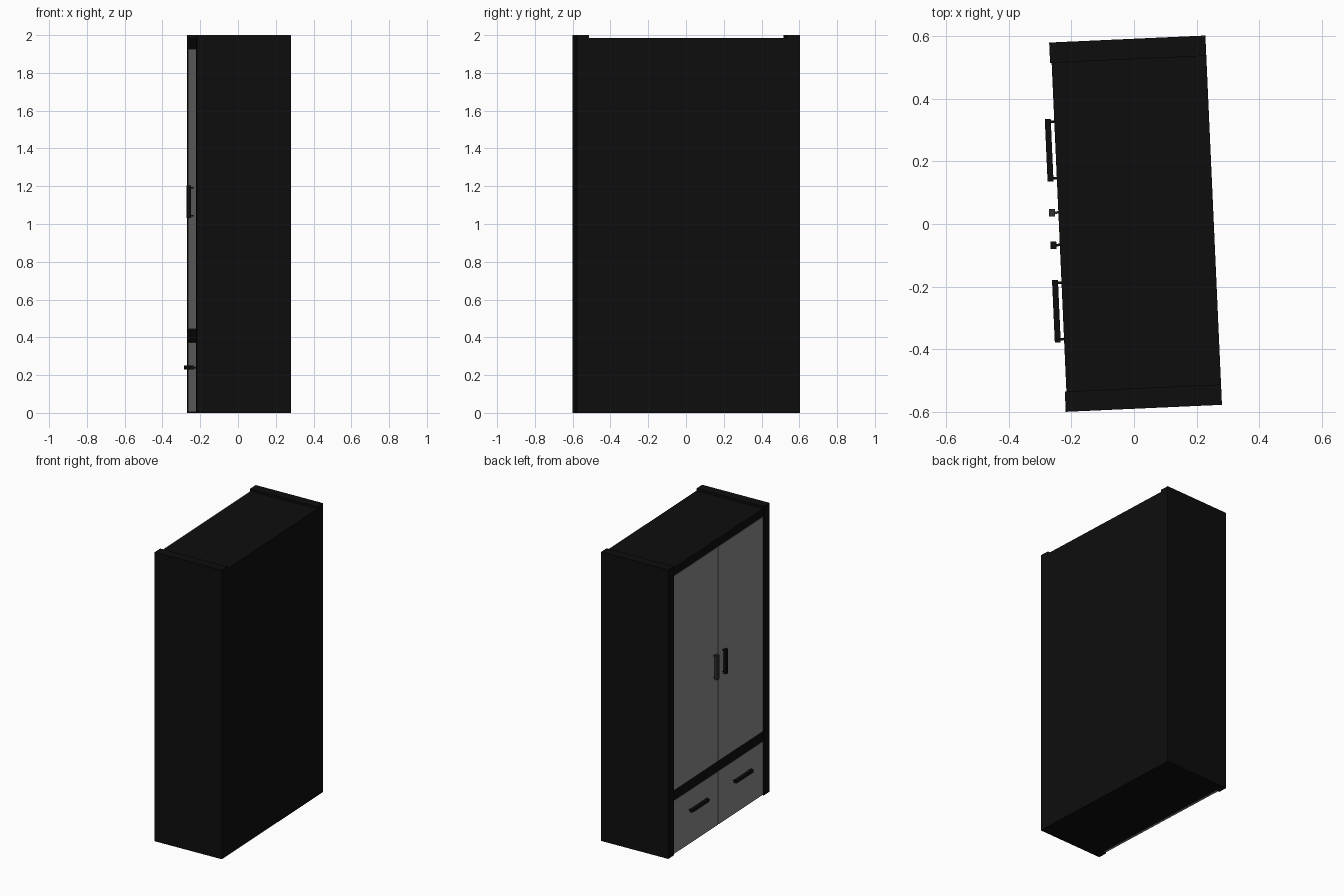
import bpy, math
from mathutils import Matrix

if "Cube" in bpy.data.objects:
    bpy.data.objects.remove(bpy.data.objects["Cube"])

# Whole cabinet is turned slightly; local front faces -x
PLACE = Matrix.Translation((0.005, 0.001, 0)) @ Matrix.Rotation(math.radians(2.57), 4, 'Z')


def material(name, v):
    m = bpy.data.materials.new(name)
    m.diffuse_color = (v, v, v, 1)
    m.use_nodes = True
    m.node_tree.nodes["Principled BSDF"].inputs["Base Color"].default_value = m.diffuse_color
    return m


BLACK = material("black_wood", 0.004)
GREY = material("grey_panel", 0.25)
CHARCOAL = material("charcoal_metal", 0.03)


def box(name, x, y, z, mat):
    """Box from (min, max) ranges in cabinet space."""
    bpy.ops.mesh.primitive_cube_add(size=1)
    o = bpy.context.object
    o.name = name
    r = (x, y, z)
    o.data.transform(Matrix.Translation([(a + b) / 2 for a, b in r])
                     @ Matrix.Diagonal([b - a for a, b in r] + [1]))
    o.matrix_world = PLACE
    o.data.materials.append(mat)
    return o


W, D, IN = 0.591, 0.25, 0.526   # half width, half depth, inner half width
FRONT = -0.244                  # recessed front plane
MID = -0.004                    # door seam

# Carcass
for s, n in ((1, "left"), (-1, "right")):
    box(n + "_side", (-D, D), sorted((s * IN, s * W)), (0, 2), BLACK)
box("top_panel", (FRONT - 0.001, D), (-IN, IN), (1.93, 1.985), BLACK)
box("bottom_panel", (FRONT + 0.02, D), (-IN, IN), (0, 0.03), BLACK)
box("back_panel", (D - 0.02, D), (-IN, IN), (0.03, 1.93), BLACK)
box("middle_shelf", (FRONT - 0.001, D - 0.02), (-IN, IN), (0.375, 0.44), BLACK)
for n, z in (("upper", (0.44, 1.93)), ("lower", (0.03, 0.375))):
    box(n + "_divider", (FRONT + 0.02, D - 0.02), (MID - 0.01, MID + 0.01), z, BLACK)


def handle(name, y, z, vertical, mat):
    """Bar handle on two short stand-offs."""
    half, t = (0.085, 0.012) if vertical else (0.1, 0.01)
    hy, hz = (t, half) if vertical else (half, t)
    box(name + "_bar", (-0.275, -0.256), (y - hy, y + hy), (z - hz, z + hz), mat)
    for k in (-1, 1):
        py, pz = (y, z + k * (half - 0.01)) if vertical else (y + k * (half - 0.01), z)
        box(name + "_standoff", (-0.257, FRONT), (py - 0.004, py + 0.004),
            (pz - 0.004, pz + 0.004), mat)


# Doors and drawer fronts with their handles
for n, y, hv, dv, mat in (("left", (MID + 0.003, IN - 0.003), 0.047, 0.247, CHARCOAL),
                          ("right", (-IN + 0.003, MID - 0.003), -0.057, -0.268, BLACK)):
    box(n + "_door", (FRONT, FRONT + 0.02), y, (0.443, 1.927), GREY)
    box(n + "_drawer_front", (FRONT, FRONT + 0.02), y, (0.004, 0.372), GREY)
    handle(n + "_door_handle", hv, 1.118, True, mat)
    handle(n + "_drawer_handle", dv, 0.24, False, BLACK)
